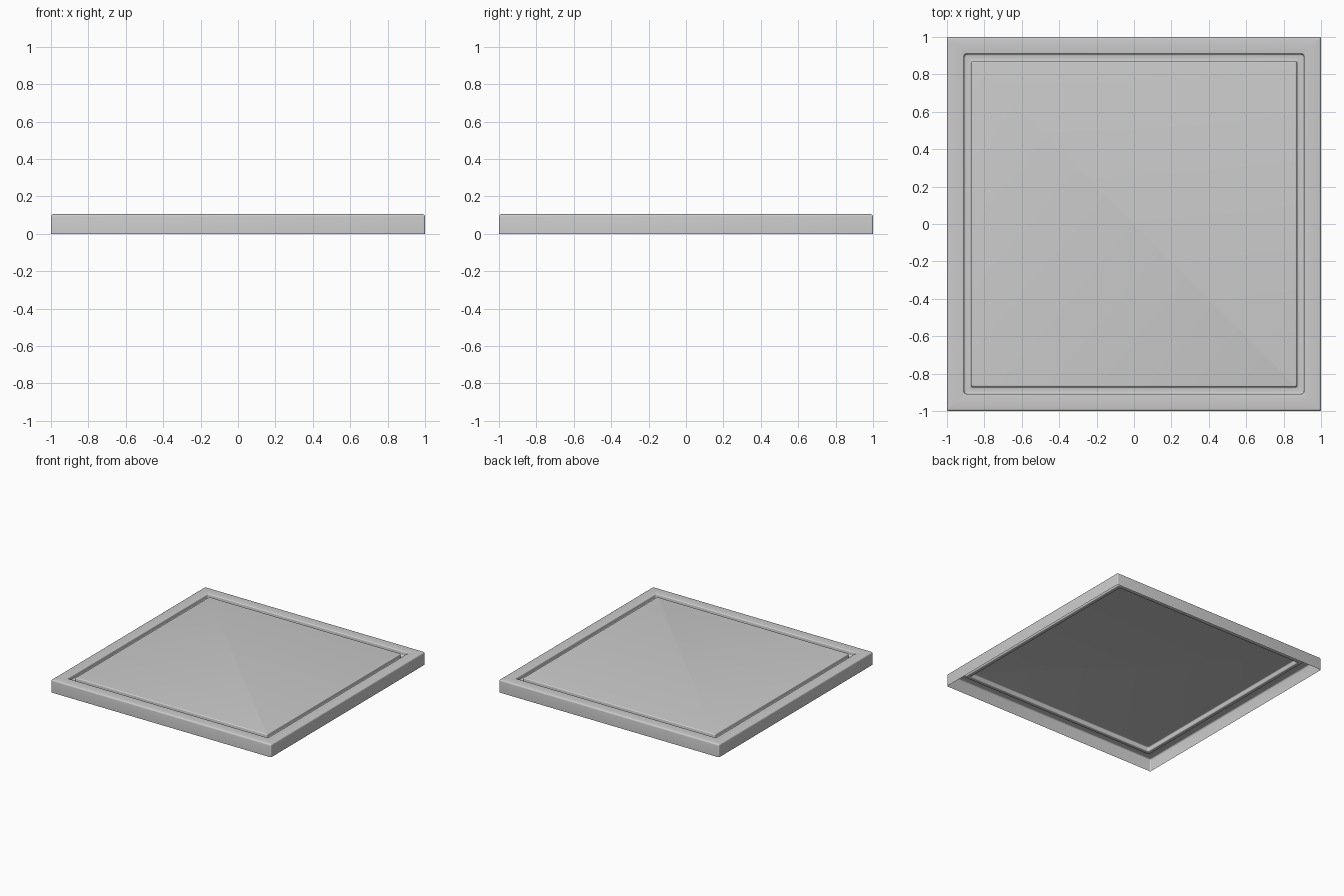
import bpy, bmesh, math

if "Cube" in bpy.data.objects:
    bpy.data.objects.remove(bpy.data.objects["Cube"])

TOP = 0.105     # height of rim and panel
DEPTH = 0.035   # groove depth
SEG = 4         # steps per rounded corner


def ring(bm, half, z, r):
    """Rounded square loop of vertices."""
    verts = []
    for q in range(4):
        a0 = q * math.pi / 2
        sx = 1 if q in (0, 3) else -1
        sy = 1 if q in (0, 1) else -1
        for i in range(SEG + 1):
            a = a0 + i / SEG * math.pi / 2
            verts.append(bm.verts.new((sx * (half - r) + r * math.cos(a),
                                       sy * (half - r) + r * math.sin(a), z)))
    return verts


def fillet(cx, cz, r, start, end, n=4):
    """Arc points of the profile, as (half width, height)."""
    return [(cx + r * math.cos(math.radians(start + (end - start) * i / n)),
             cz + r * math.sin(math.radians(start + (end - start) * i / n)))
            for i in range(n + 1)]


# Profile from the outer foot, over the rim, through the groove, to the panel
R, r = 0.012, 0.008
profile = [(1.0, 0.0)]
profile += fillet(1 - R, TOP - R, R, 0, 90)
profile += fillet(0.908 + r, TOP - r, r, 90, 180)
profile += fillet(0.908 - r, TOP - DEPTH + r, r, 0, -90)
profile += fillet(0.872 + r, TOP - DEPTH + r, r, 270, 180)
profile += fillet(0.872 - r, TOP - r, r, 0, 90)

# Hollow-backed tile with a continuous groove
bm = bmesh.new()
rings = [ring(bm, h, z, 0.008 if h > 0.95 else 0.012) for h, z in profile]
for a, b in zip(rings, rings[1:]):
    n = len(a)
    for i in range(n):
        j = (i + 1) % n
        bm.faces.new((a[i], a[j], b[j], b[i]))
bm.faces.new(rings[-1])
mesh = bpy.data.meshes.new("grooved_panel")
bm.to_mesh(mesh)
bm.free()
panel = bpy.data.objects.new("grooved_panel", mesh)
bpy.context.collection.objects.link(panel)

bpy.context.view_layer.objects.active = panel
panel.select_set(True)
bpy.ops.object.shade_smooth_by_angle(angle=math.radians(40))
